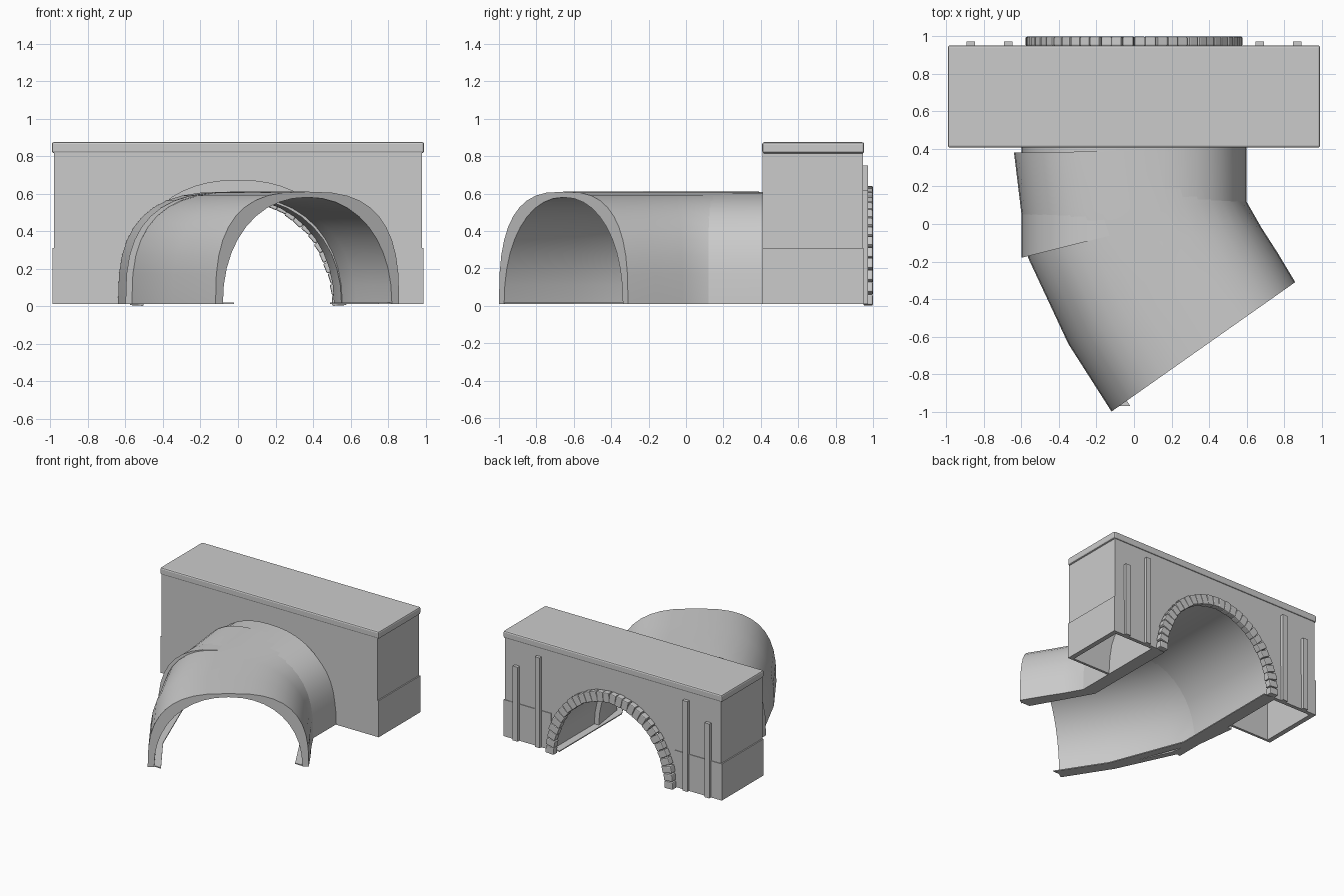
import bpy, bmesh, math, random
from mathutils import Matrix, Vector

random.seed(4)
cube = bpy.data.objects.get("Cube")
if cube:
    bpy.data.objects.remove(cube, do_unlink=True)

stone = bpy.data.materials.new("stone_grey")
stone.use_nodes = True
GREY = (0.6, 0.6, 0.6, 1)
stone.diffuse_color = GREY
stone.node_tree.nodes["Principled BSDF"].inputs["Base Color"].default_value = GREY


def finish(bm, name, smooth=None, bevel=0):
    bmesh.ops.recalc_face_normals(bm, faces=bm.faces)
    mesh = bpy.data.meshes.new(name)
    bm.to_mesh(mesh)
    bm.free()
    mesh.materials.append(stone)
    ob = bpy.data.objects.new(name, mesh)
    bpy.context.collection.objects.link(ob)
    if smooth:
        for p in mesh.polygons:
            p.use_smooth = True
        mesh.set_sharp_from_angle(angle=math.radians(smooth))
    if bevel:
        mod = ob.modifiers.new("soft_edges", 'BEVEL')
        mod.width = bevel
        mod.segments = 2
    return ob


def add_box(bm, x0, x1, y0, y1, z0, z1):
    mat = Matrix.Translation(((x0 + x1) / 2, (y0 + y1) / 2, (z0 + z1) / 2))
    mat = mat @ Matrix.Diagonal((x1 - x0, y1 - y0, z1 - z0, 1))
    bmesh.ops.create_cube(bm, size=1, matrix=mat)


def arch(half, height, power, count):
    """Points of a squarish arch, from +half over the top to -half."""
    pts = []
    for i in range(count + 1):
        a = math.pi * i / count
        c, s = math.cos(a), max(math.sin(a), 0)
        pts.append((math.copysign(abs(c) ** (2 / power), c) * half,
                    s ** (2 / power) * height))
    return pts


def tunnel(name, stations, height):
    """Thick arched shell lofted through left and right foot points."""
    ring = arch(1, height, 2.8, 20)
    ring += reversed(arch(0.92, height - 0.03, 2.15, 20))
    bm = bmesh.new()
    loops = []
    for left, right in stations:
        left, right = Vector(left), Vector(right)
        mid, half = (left + right) / 2, (right - left) / 2
        loop = []
        for u, z in ring:
            p = mid + half * u
            loop.append(bm.verts.new((p.x, p.y, z + 0.01)))
        loops.append(loop)
    n = len(ring)
    for a, b in zip(loops, loops[1:]):
        for i in range(n):
            j = (i + 1) % n
            bm.faces.new((a[i], a[j], b[j], b[i]))
    # End rims
    for loop in (loops[0], loops[-1]):
        for i in range(n // 2 - 1):
            bm.faces.new((loop[i], loop[i + 1], loop[n - 2 - i], loop[n - 1 - i]))
    return finish(bm, name, smooth=35)


def arch_wall(name, y0, y1, half, height, power):
    """Wall panel with an arched opening in its lower edge."""
    bm = bmesh.new()
    outline = [(-0.98, 0.01), (-0.98, 0.84), (0.98, 0.84), (0.98, 0.01)]
    outline += [(x, z + 0.01) for x, z in arch(half, height, power, 28)]
    face = bm.faces.new([bm.verts.new((x, y0, z)) for x, z in outline])
    new = bmesh.ops.extrude_face_region(bm, geom=[face])["geom"]
    moved = [v for v in new if isinstance(v, bmesh.types.BMVert)]
    bmesh.ops.translate(bm, vec=(0, y1 - y0, 0), verts=moved)
    return finish(bm, name)


# Curved passage: straight entry and overlapping bent exit
tunnel("straight_tunnel",
       [((-0.6, 0.94), (0.6, 0.94)), ((-0.6, 0.41), (0.6, 0.41)),
        ((-0.6, -0.18), (0.6, 0.12))], 0.598)
tunnel("bent_tunnel",
       [((-0.64, 0.38), (0.56, 0.4)), ((-0.6, 0.05), (0.6, 0.12)),
        ((-0.565, -0.18), (0.68, -0.02)), ((-0.35, -0.64), (0.77, -0.16)),
        ((-0.12, -1.0), (0.86, -0.31))], 0.6)

# Hollow portal block
arch_wall("front_wall", 0.41, 0.43, 0.605, 0.66, 2.3)
arch_wall("back_wall", 0.92, 0.945, 0.54, 0.6, 2)
bm = bmesh.new()
for s in (-1, 1):
    x0, x1 = sorted((s * 0.95, s * 0.98))
    add_box(bm, x0, x1, 0.412, 0.944, 0.01, 0.84)
finish(bm, "side_walls")

# Slightly wider lower course
bm = bmesh.new()
for s in (-1, 1):
    x0, x1 = sorted((s * 0.975, s * 0.99))
    add_box(bm, x0, x1, 0.41, 0.95, 0.01, 0.31)
    x0, x1 = sorted((s * 0.56, s * 0.99))
    add_box(bm, x0, x1, 0.94, 0.95, 0.01, 0.31)
finish(bm, "lower_course")

bm = bmesh.new()
add_box(bm, -0.993, 0.993, 0.407, 0.953, 0.815, 0.875)
finish(bm, "roof_cap", bevel=0.012)

# Ribs on the back wall
bm = bmesh.new()
for s in (-1, 1):
    for x, top in ((0.67, 0.75), (0.87, 0.62)):
        add_box(bm, s * x - 0.022, s * x + 0.022, 0.94, 0.972, 0.01, top)
finish(bm, "back_ribs")

# Ring of rough stones round the back opening
bm = bmesh.new()
COUNT = 30
for i in range(COUNT):
    a = math.pi * (i + 0.5) / COUNT
    wobble = random.uniform(-0.09, 0.09) if 0 < i < COUNT - 1 else 0
    size = (0.08 + random.uniform(-0.008, 0.008), 0.05, 0.057)
    mat = Matrix.Translation((0.54 * math.cos(a), 0.974, 0.6 * math.sin(a)))
    mat = mat @ Matrix.Rotation(-a + wobble, 4, 'Y') @ Matrix.Diagonal((*size, 1))
    bmesh.ops.create_cube(bm, size=1, matrix=mat)
finish(bm, "arch_stones", bevel=0.007)

# Thin kerbs along the inner feet of the passage
bm = bmesh.new()
left = [(-0.56, 0.94), (-0.56, 0.0), (-0.33, -0.6), (-0.09, -0.97)]
right = [(0.56, 0.94), (0.56, 0.13), (0.82, -0.33)]
for path, inward in ((left, 0.07), (right, -0.07)):
    rows = [[bm.verts.new((x + d, y, z)) for d, z in
             ((0, 0.01), (inward, 0.01), (inward, 0.018), (0, 0.018))]
            for x, y in path]
    for a, b in zip(rows, rows[1:]):
        for k in range(4):
            m = (k + 1) % 4
            bm.faces.new((a[k], a[m], b[m], b[k]))
    bm.faces.new(rows[0])
    bm.faces.new(rows[-1])
finish(bm, "floor_kerbs")
